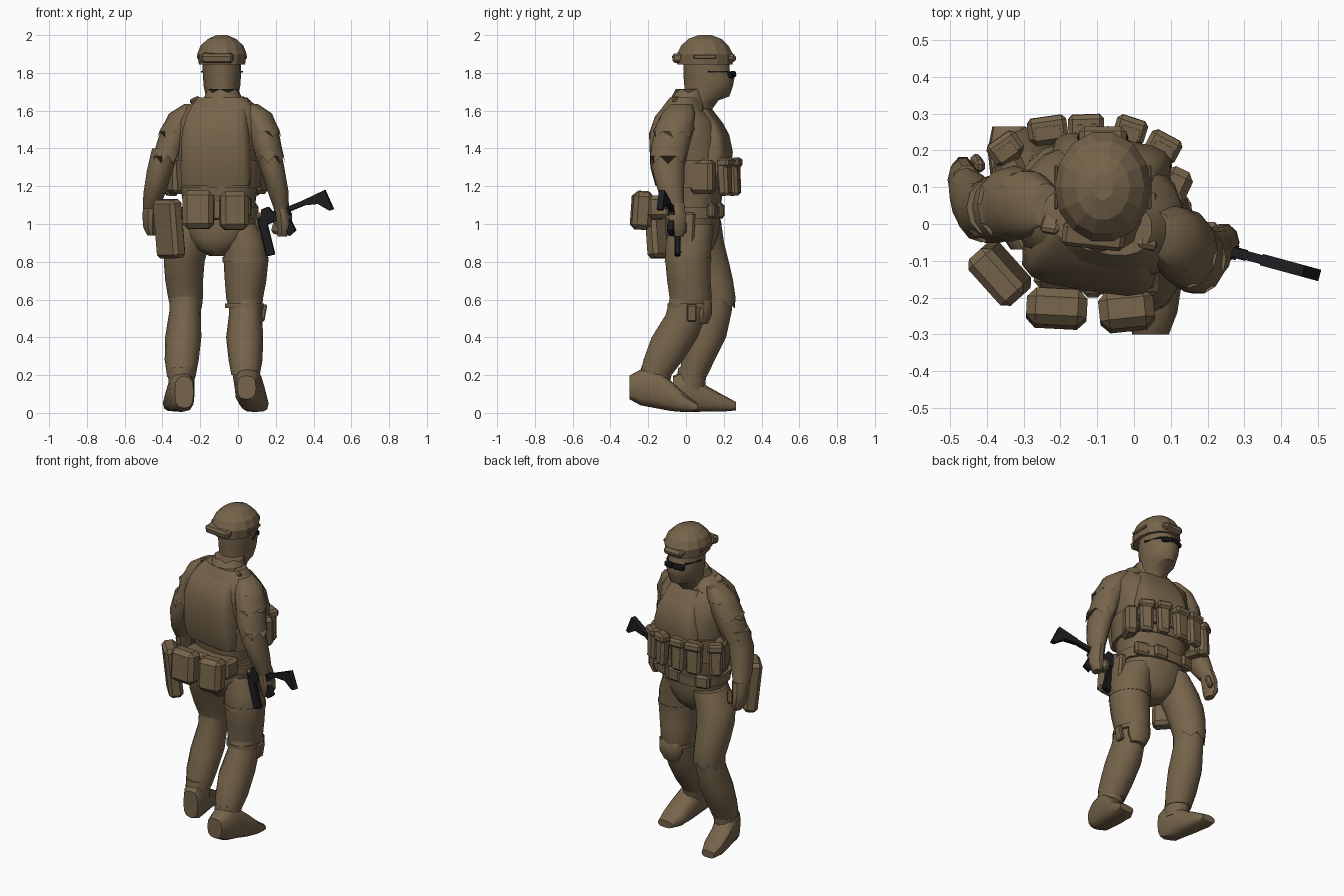
import bpy, bmesh, math
from mathutils import Vector, Matrix, Euler


def material(name, col):
    m = bpy.data.materials.new(name)
    m.diffuse_color = (*col, 1)
    return m


CLOTH = material("brown cloth", (0.182, 0.128, 0.07))
DARK = material("black metal", (0.012, 0.012, 0.014))


def finish(name, bm, mat, angle=35):
    bmesh.ops.recalc_face_normals(bm, faces=bm.faces)
    me = bpy.data.meshes.new(name)
    bm.to_mesh(me)
    bm.free()
    me.materials.append(mat)
    ob = bpy.data.objects.new(name, me)
    bpy.context.collection.objects.link(ob)
    bpy.ops.object.select_all(action='DESELECT')
    ob.select_set(True)
    bpy.context.view_layer.objects.active = ob
    if angle:
        bpy.ops.object.shade_smooth_by_angle(angle=math.radians(angle))
    return ob


def loft(name, secs, n=14, p=2.0, yaw=0, axis='z', mat=CLOTH, jag=0, angle=40):
    """Skin through rings (x, y, z, r1, r2); jag makes the last ring ragged."""
    bm = bmesh.new()
    rings = []
    spin = Matrix.Rotation(math.radians(yaw), 3, 'Z')
    for k, (x, y, z, r1, r2) in enumerate(secs):
        ring = []
        for i in range(n):
            t = 2 * math.pi * i / n
            c, s = math.cos(t), math.sin(t)
            a = math.copysign(abs(c) ** (2 / p), c) * r1
            b = math.copysign(abs(s) ** (2 / p), s) * r2
            off = spin @ Vector((a, b, 0)) if axis == 'z' else Vector((a, 0, b))
            if jag and k == len(secs) - 1:
                off.z += jag * (i % 2)
            ring.append(bm.verts.new(Vector((x, y, z)) + off))
        rings.append(ring)
    for a, b in zip(rings, rings[1:]):
        for i in range(n):
            j = (i + 1) % n
            bm.faces.new((a[i], a[j], b[j], b[i]))
    bm.faces.new(rings[0])
    bm.faces.new(rings[-1])
    return finish(name, bm, mat, angle)


def box(name, loc, size, rot=(0, 0, 0), mat=CLOTH, bevel=0.015, taper=1.0):
    """Bevelled box; taper scales the lower end."""
    bm = bmesh.new()
    bmesh.ops.create_cube(bm, size=1)
    for v in bm.verts:
        f = taper if v.co.z < 0 else 1
        v.co = Vector((v.co.x * size[0] * f, v.co.y * size[1] * f, v.co.z * size[2]))
    if bevel:
        bmesh.ops.bevel(bm, geom=bm.edges[:], offset=bevel, segments=1, affect='EDGES')
    turn = Euler([math.radians(a) for a in rot]).to_matrix().to_4x4()
    bm.transform(Matrix.Translation(loc) @ turn)
    return finish(name, bm, mat, 30)


def prism(name, outline, depth, frame, mat):
    """Extrude a 2D outline by depth, placed with a frame matrix."""
    bm = bmesh.new()
    f = bm.faces.new([bm.verts.new((u, -depth / 2, w)) for u, w in outline])
    new = bmesh.ops.extrude_face_region(bm, geom=[f])['geom']
    bmesh.ops.translate(bm, vec=(0, depth, 0),
                        verts=[v for v in new if isinstance(v, bmesh.types.BMVert)])
    bm.transform(frame)
    return finish(name, bm, mat, 20)


# Head, neck and collar
loft("head", [(-.085, .06, 1.60, .07, .075), (-.085, .075, 1.655, .08, .10),
              (-.085, .11, 1.675, .085, .122), (-.085, .12, 1.73, .097, .132),
              (-.085, .122, 1.775, .10, .138), (-.085, .11, 1.81, .102, .125),
              (-.085, .105, 1.88, .102, .125)], 14)
loft("collar", [(-.08, -.005, 1.60, .14, .12), (-.08, .01, 1.65, .11, .10),
                (-.08, .03, 1.695, .086, .085)], 12, yaw=-10, jag=.02)

# Helmet: faceted dome, flared front and back, side rails
loft("helmet", [(-.085, .10, 1.845, .122, .15), (-.085, .10, 1.90, .131, .152),
                (-.085, .10, 1.945, .113, .128), (-.085, .10, 1.98, .074, .09),
                (-.085, .10, 2.0, .028, .035)], 14, angle=0)
box("helmet_brim", (-.085, .23, 1.88), (.13, .07, .045), (-8, 0, 0), bevel=.015)
box("helmet_back", (-.11, -.032, 1.88), (.17, .066, .05), (10, 0, -6), bevel=.012)
for s in (-1, 1):
    box("helmet_rail", (-.085 + s * .127, .10, 1.885), (.012, .12, .02), bevel=.004)

# Sunglasses wrapped close to the face
for s in (-1, 1):
    box("lens", (-.085 + s * .034, .241, 1.79), (.07, .032, .033),
        (0, s * 8, -s * 22), DARK, .008)
    box("glasses_arm", (-.085 + s * .084, .168, 1.806), (.012, .11, .008),
        (0, 0, s * 22), DARK, 0)

# Torso, with hips and belt
loft("torso", [(-.1, .03, 1.10, .19, .15), (-.1, .03, 1.2, .205, .165),
               (-.1, .03, 1.32, .215, .18), (-.095, .025, 1.45, .225, .18),
               (-.09, .015, 1.55, .23, .155), (-.085, -.005, 1.62, .19, .11),
               (-.08, -.0, 1.67, .13, .08)], 18, 2.5, -12)
loft("hips", [(-.11, .03, .83, .04, .07), (-.11, .03, .87, .11, .115),
              (-.105, .03, .92, .165, .135), (-.10, .035, .98, .195, .145),
              (-.1, .035, 1.14, .195, .15)], 16, 2.3, -8)
loft("belt", [(-.1, .035, 1.03, .208, .16), (-.1, .035, 1.09, .212, .163)], 16, 2.4, -8)

# Vest: back plate, chest plate, straps and cummerbund
loft("back_plate", [(-.115, -.075, 1.2, .185, .072), (-.115, -.085, 1.30, .19, .09),
                    (-.115, -.085, 1.48, .182, .098), (-.11, -.072, 1.57, .165, .08),
                    (-.10, -.045, 1.63, .145, .058), (-.095, -.02, 1.67, .12, .04)],
     16, 4, -9)
loft("chest_plate", [(-.065, .15, 1.24, .17, .065), (-.065, .15, 1.38, .165, .085),
                     (-.065, .138, 1.47, .15, .08), (-.07, .118, 1.53, .13, .07),
                     (-.075, .078, 1.61, .11, .05)], 16, 4, -10)
for s in (-1, 1):
    box("shoulder_strap", (-.085 + s * .12, .03 - s * .02, 1.63), (.055, .17, .025),
        (-24, s * 24, -10), bevel=.008)
loft("cummerbund", [(-.1, .03, 1.19, .222, .172), (-.1, .03, 1.34, .23, .185)],
     16, 2.6, -12)

# Front magazine pouches along the belly
for x, y, a, w in ((-.35, .20, 35, .085), (-.235, .252, 8, .10), (-.13, .258, 2, .09),
                   (-.01, .25, -18, .08), (.08, .205, -28, .085)):
    box("front_pouch", (x, y, 1.25), (w, .065, .2), (3, 0, a), taper=.88)
    box("pouch_flap", (x, y + .006, 1.325), (w + .008, .068, .05), (3, 0, a), bevel=.012)
box("side_pouch_left", (-.325, .12, 1.25), (.08, .14, .18), (0, 0, 20), bevel=.02)
box("side_pouch_right", (.105, .09, 1.25), (.08, .13, .18), (0, 0, -25), bevel=.02)

# Rear and hip pouches
box("rear_pouch_left", (-.21, -.23, 1.075), (.165, .10, .20), (-4, 0, -3), bevel=.025)
box("rear_pouch_right", (-.02, -.235, 1.07), (.15, .105, .20), (-4, 0, 6), bevel=.025)
box("rear_pouch_middle", (-.112, -.16, 1.08), (.05, .08, .12), bevel=.012)
box("rear_belt_pad", (-.1, -.13, 1.09), (.34, .12, .12), (0, 0, -5), bevel=.02)
box("hip_pouch", (-.365, -.135, .975), (.17, .085, .31), (6, 0, -48), bevel=.02)
box("holster", (.12, .0, .95), (.05, .10, .22), (0, -5, 0), bevel=.012, taper=.8)
for x, y in ((-.24, .175), (-.05, .18), (.06, .14)):
    box("belt_pouch", (x, y, 1.07), (.09, .04, .08), (0, 0, (-.1 - x) * 90), bevel=.012)

# Arms: forearm under a ragged sleeve, fist with thumb
loft("left_forearm", [(-.385, .045, 1.40, .07, .08), (-.415, .035, 1.28, .068, .085),
                      (-.443, .07, 1.16, .058, .075), (-.462, .105, 1.08, .042, .052)], 12)
loft("left_sleeve", [(-.24, .05, 1.635, .045, .06), (-.285, .055, 1.585, .08, .09),
                     (-.325, .055, 1.50, .082, .10), (-.36, .045, 1.40, .079, .094),
                     (-.388, .038, 1.32, .076, .092)], 14, jag=.04)
loft("left_hand", [(-.455, .11, 1.11, .042, .05), (-.465, .12, 1.05, .042, .056),
                   (-.465, .13, .98, .036, .055), (-.458, .13, .94, .022, .035)], 10)
box("left_thumb", (-.425, .165, 1.02), (.03, .035, .08), (15, 10, 0), bevel=.01)
loft("right_forearm", [(.155, -.08, 1.40, .07, .085), (.18, -.095, 1.30, .065, .088),
                       (.21, -.08, 1.18, .056, .07), (.23, -.06, 1.08, .04, .05)], 12)
loft("right_sleeve", [(.06, -.025, 1.635, .045, .06), (.10, -.04, 1.585, .08, .09),
                      (.132, -.062, 1.50, .082, .104), (.155, -.085, 1.40, .078, .102),
                      (.175, -.095, 1.32, .075, .096)], 14, jag=.04)
loft("right_hand", [(.225, -.055, 1.11, .042, .048), (.24, -.055, 1.05, .045, .055),
                    (.245, -.05, .98, .042, .052), (.235, -.045, .935, .025, .035)], 10)
box("right_fingers", (.205, -.03, .98), (.05, .07, .07), (0, 15, 0), bevel=.015)
# Ragged shoulder patches
loft("left_patch", [(-.292, .057, 1.57, .078, .092), (-.327, .056, 1.50, .085, .103),
                    (-.343, .053, 1.46, .084, .101)], 12, jag=.03)
loft("right_patch", [(.106, -.045, 1.57, .078, .092), (.134, -.062, 1.50, .085, .107),
                     (.144, -.07, 1.46, .084, .105)], 12, jag=.03)

# Trousers: thigh with ragged hem over each shin
loft("left_thigh", [(-.215, .07, 1.0, .10, .12), (-.265, .08, .90, .115, .125),
                    (-.285, .11, .80, .108, .12), (-.285, .14, .70, .10, .112),
                    (-.278, .165, .61, .092, .10), (-.278, .165, .55, .086, .095)],
     14, jag=.035)
loft("left_shin", [(-.278, .16, .64, .086, .095), (-.28, .15, .54, .083, .095),
                   (-.29, .11, .40, .096, .105), (-.298, .065, .28, .09, .09),
                   (-.30, .035, .19, .075, .075)], 14)
loft("right_thigh", [(.01, .03, 1.0, .10, .12), (.035, .015, .90, .115, .125),
                     (.042, .01, .80, .118, .122), (.04, .015, .70, .11, .118),
                     (.035, .025, .61, .098, .115), (.035, .02, .55, .092, .11)],
     14, jag=.035)
loft("right_shin", [(.04, .02, .62, .088, .105), (.04, .0, .52, .088, .11),
                    (.035, -.06, .40, .098, .125), (.04, -.12, .28, .09, .108),
                    (.04, -.16, .20, .075, .085)], 14)
loft("right_knee_pad", [(.04, .085, .47, .05, .03), (.04, .09, .52, .075, .05),
                        (.04, .095, .58, .075, .045), (.04, .08, .63, .05, .03)], 10)
loft("knee_strap", [(.035, .02, .555, .103, .12), (.035, .02, .58, .103, .12)], 14)
box("knee_buckle", (.135, .03, .53), (.025, .05, .09), (0, 10, 0), bevel=.006)
loft("thigh_strap", [(.04, .01, .80, .122, .126), (.04, .012, .825, .122, .126)], 14)

# Boots, lofted from heel to toe
loft("left_boot", [(-.285, -.07, .11, .05, .085), (-.295, -.03, .11, .066, .105),
                   (-.305, .04, .105, .068, .10), (-.32, .11, .075, .068, .068),
                   (-.332, .20, .05, .066, .043), (-.34, .265, .035, .045, .022)],
     12, 2.8, axis='y')
loft("right_boot", [(.045, -.30, .135, .05, .062), (.05, -.24, .135, .068, .095),
                    (.06, -.16, .13, .07, .105), (.075, -.08, .09, .072, .08),
                    (.09, 0, .05, .072, .046), (.105, .06, .03, .05, .022)],
     12, 2.8, axis='y')
loft("left_ankle", [(-.30, .035, .24, .074, .075), (-.298, .02, .12, .066, .08)], 12)
loft("right_ankle", [(.04, -.15, .25, .076, .085), (.05, -.175, .12, .066, .08)], 12)

# Rifle: local u runs from receiver to stock, w is up
u = Vector((.385, -.105, .155)).normalized()
side = Vector((0, 0, 1)).cross(u).normalized()
w = u.cross(side)
frame = Matrix((u, side, w)).transposed().to_4x4()
frame.translation = Vector((.12, -.035, 1.01))
prism("rifle_stock", [(.26, -.005), (.26, .022), (.39, .03), (.397, -.08), (.375, -.08),
                      (.33, -.025)], .032, frame, DARK)
prism("rifle_receiver", [(-.01, -.025), (-.01, .028), (.17, .028), (.17, -.025)],
      .04, frame, DARK)
prism("rifle_tube", [(.15, -.005), (.15, .022), (.28, .022), (.28, -.005)],
      .025, frame, DARK)
prism("rifle_grip", [(.12, -.02), (.155, -.02), (.165, -.11), (.12, -.125)],
      .03, frame, DARK)
prism("rifle_sight", [(.02, .028), (.03, .06), (.07, .06), (.08, .028)],
      .03, frame, DARK)
# Barrel end hanging down beside the thigh
box("rifle_barrel", (.15, -.045, .93), (.05, .03, .20), (0, -14, 0), DARK, .005)
